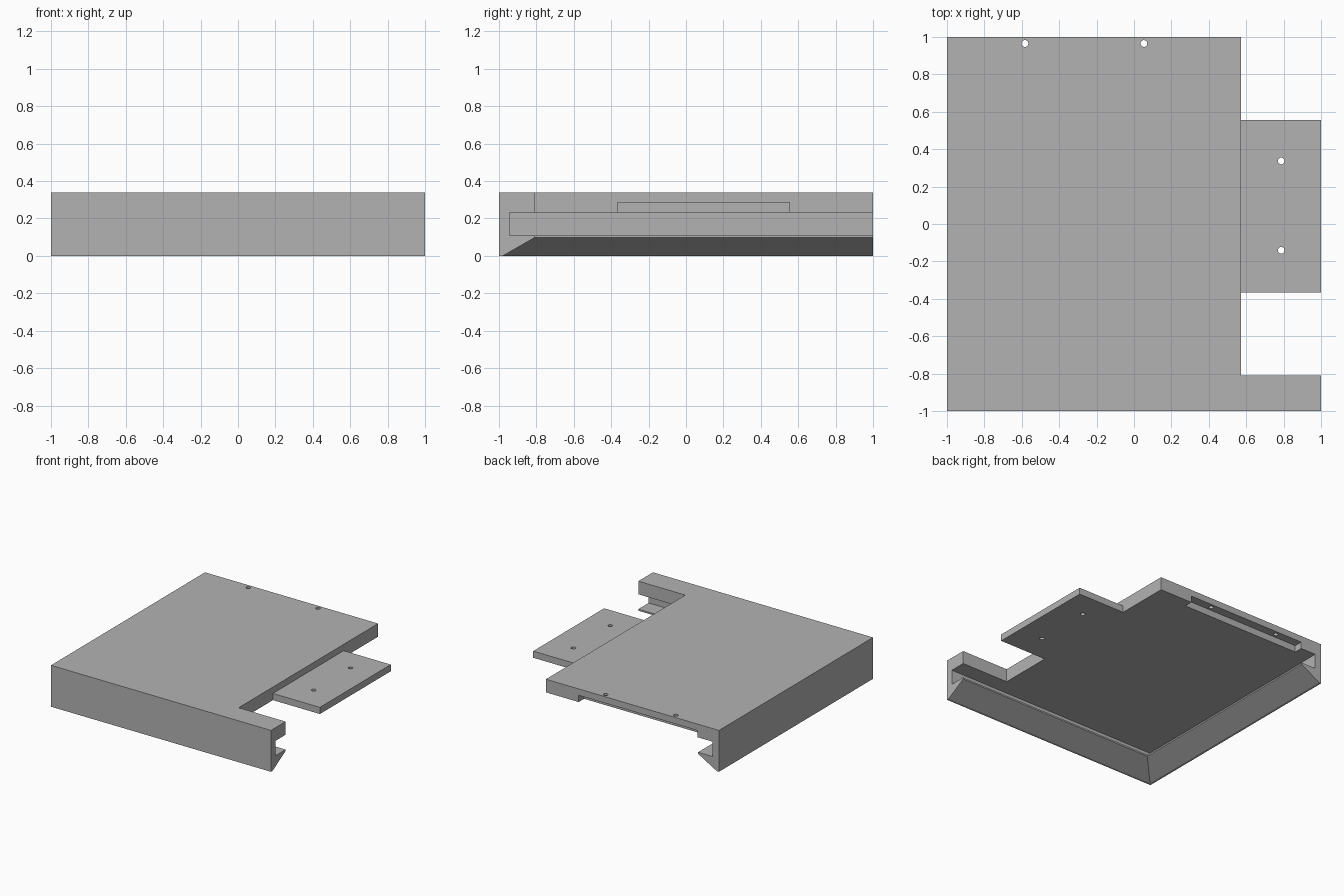
import bpy
import bmesh
from mathutils import Vector

cube = bpy.data.objects.get("Cube")
if cube:
    bpy.data.objects.remove(cube, do_unlink=True)

TOP, UNDER, TAB_TOP = 0.34, 0.232, 0.287
RAIL = 0.19          # depth of the hooked rail
EDGE = 0.573         # right edge of the deck

grey = bpy.data.materials.new("plain_grey")
grey.use_nodes = True
colour = (0.45, 0.45, 0.45, 1)
grey.diffuse_color = colour
grey.node_tree.nodes["Principled BSDF"].inputs["Base Color"].default_value = colour


def make_object(name, bm):
    bmesh.ops.recalc_face_normals(bm, faces=bm.faces)
    mesh = bpy.data.meshes.new(name)
    bm.to_mesh(mesh)
    bm.free()
    mesh.materials.append(grey)
    obj = bpy.data.objects.new(name, mesh)
    bpy.context.collection.objects.link(obj)
    return obj


def box(name, low, high):
    bm = bmesh.new()
    bmesh.ops.create_cube(bm, size=1)
    low, high = Vector(low), Vector(high)
    for v in bm.verts:
        v.co = (low + high) / 2 + v.co * (high - low)
    return make_object(name, bm)


def screw_hole(x, y):
    bm = bmesh.new()
    bmesh.ops.create_cone(bm, cap_ends=True, segments=24, radius1=0.018,
                          radius2=0.018, depth=1)
    bmesh.ops.translate(bm, verts=bm.verts, vec=(x, y, TOP))
    return make_object("screw_hole_cutter", bm)


def combine(target, tool, operation):
    tool.hide_render = True
    mod = target.modifiers.new(operation.lower(), "BOOLEAN")
    mod.operation, mod.solver, mod.object = operation, "EXACT", tool
    bpy.context.view_layer.objects.active = target
    bpy.ops.object.modifier_apply(modifier=mod.name)
    bpy.data.objects.remove(tool, do_unlink=True)


def hooked_rail():
    # C-shaped section (distance in from the outside, height), mitred at the corner
    section = [(0, 0), (0.02, 0), (RAIL, 0.097), (RAIL, 0.11), (0.057, 0.11),
               (0.057, UNDER), (RAIL, UNDER), (RAIL, TOP), (0, TOP)]
    bm = bmesh.new()
    rings = [[bm.verts.new(p) for p in ring] for ring in (
        [(1, -1 + d, z) for d, z in section],
        [(-1 + d, -1 + d, z) for d, z in section],
        [(-1 + d, 1, z) for d, z in section])]
    for a, b in zip(rings, rings[1:]):
        for i in range(len(section)):
            bm.faces.new((a[i - 1], a[i], b[i], b[i - 1]))
    bm.faces.new(rings[0])
    bm.faces.new(rings[-1])
    return make_object("hooked_rail", bm)


# Deck joined with the front and side rail and the fixing tab
deck = box("deck_panel", (-1 + RAIL, -1 + RAIL, UNDER), (EDGE, 1, TOP))
combine(deck, hooked_rail(), "UNION")
combine(deck, box("fixing_tab", (EDGE, -0.365, UNDER), (1, 0.555, TAB_TOP)), "UNION")

# Rebate under the back edge that receives a neighbouring tab
combine(deck, box("rebate_cutter", (-0.805, 0.93, 0.2), (0.275, 1.1, TAB_TOP)), "DIFFERENCE")

# Screw holes through the rebate and the tab
for x, y in ((-0.583, 0.965), (0.053, 0.965), (0.787, 0.337), (0.787, -0.141)):
    combine(deck, screw_hole(x, y), "DIFFERENCE")
